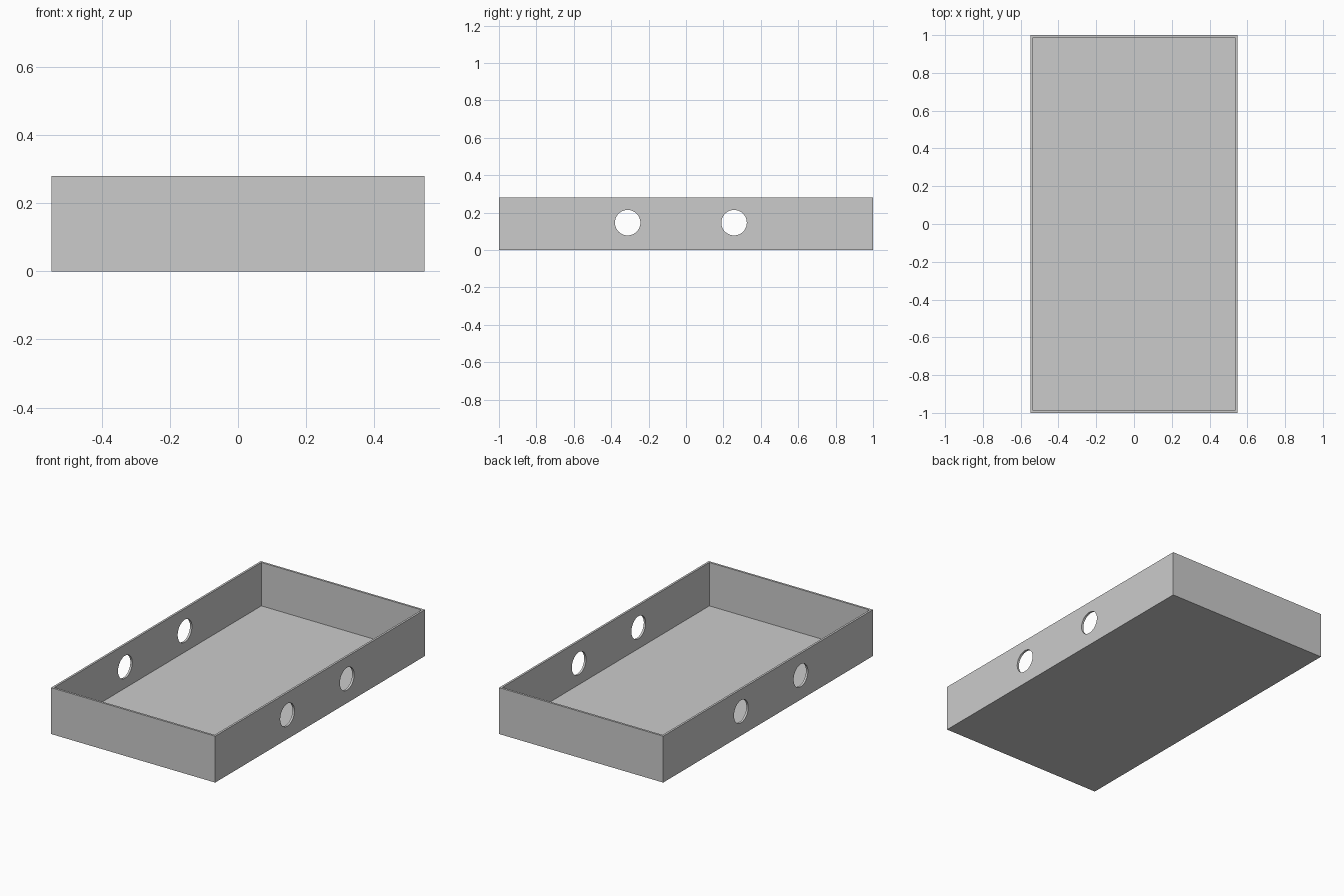
import bpy, bmesh
from mathutils import Matrix

WIDTH, LENGTH, HEIGHT, WALL = 1.096, 2.0, 0.28, 0.018
HOLE_RADIUS, HOLE_Z = 0.068, 0.146
HOLE_YS = (-0.312, 0.257)

cube = bpy.data.objects.get("Cube")
if cube:
    bpy.data.objects.remove(cube, do_unlink=True)

# Single grey material
grey = bpy.data.materials.new("plain_grey")
grey.use_nodes = True
colour = (0.6, 0.6, 0.6, 1)
grey.diffuse_color = colour
grey.node_tree.nodes["Principled BSDF"].inputs["Base Color"].default_value = colour


def add_object(name, bm):
    mesh = bpy.data.meshes.new(name)
    bm.to_mesh(mesh)
    bm.free()
    mesh.materials.append(grey)
    obj = bpy.data.objects.new(name, mesh)
    bpy.context.collection.objects.link(obj)
    return obj


# Open tray: a block whose top is inset to the rim and pushed down to the floor
bm = bmesh.new()
bmesh.ops.create_cube(bm, size=1)
bmesh.ops.scale(bm, vec=(WIDTH, LENGTH, HEIGHT), verts=bm.verts)
bmesh.ops.translate(bm, vec=(0, 0, HEIGHT / 2), verts=bm.verts)
bm.normal_update()
top = max(bm.faces, key=lambda f: f.calc_center_median().z)
bmesh.ops.inset_region(bm, faces=[top], thickness=WALL)
floor = bmesh.ops.extrude_discrete_faces(bm, faces=[top])["faces"][0]
bmesh.ops.translate(bm, vec=(0, 0, WALL - HEIGHT), verts=floor.verts)
bmesh.ops.recalc_face_normals(bm, faces=bm.faces)
tray = add_object("tray", bm)

# Round holes cut straight through both long walls
for number, y in enumerate(HOLE_YS, 1):
    bm = bmesh.new()
    bmesh.ops.create_cone(
        bm, cap_ends=True, segments=64, radius1=HOLE_RADIUS,
        radius2=HOLE_RADIUS, depth=WIDTH * 1.5,
        matrix=Matrix.Translation((0, y, HOLE_Z)) @ Matrix.Rotation(1.5707963, 4, "Y"))
    cutter = add_object(f"hole_cutter_{number}", bm)
    cutter.hide_render = True
    cut = tray.modifiers.new(f"hole_{number}", "BOOLEAN")
    cut.operation = "DIFFERENCE"
    cut.solver = "EXACT"
    cut.object = cutter

# Bake the cuts and drop the cutters
bpy.ops.object.select_all(action="DESELECT")
bpy.context.view_layer.objects.active = tray
tray.select_set(True)
for modifier in list(tray.modifiers):
    cutter = modifier.object
    bpy.ops.object.modifier_apply(modifier=modifier.name)
    bpy.data.objects.remove(cutter, do_unlink=True)
bpy.ops.object.shade_smooth_by_angle()
